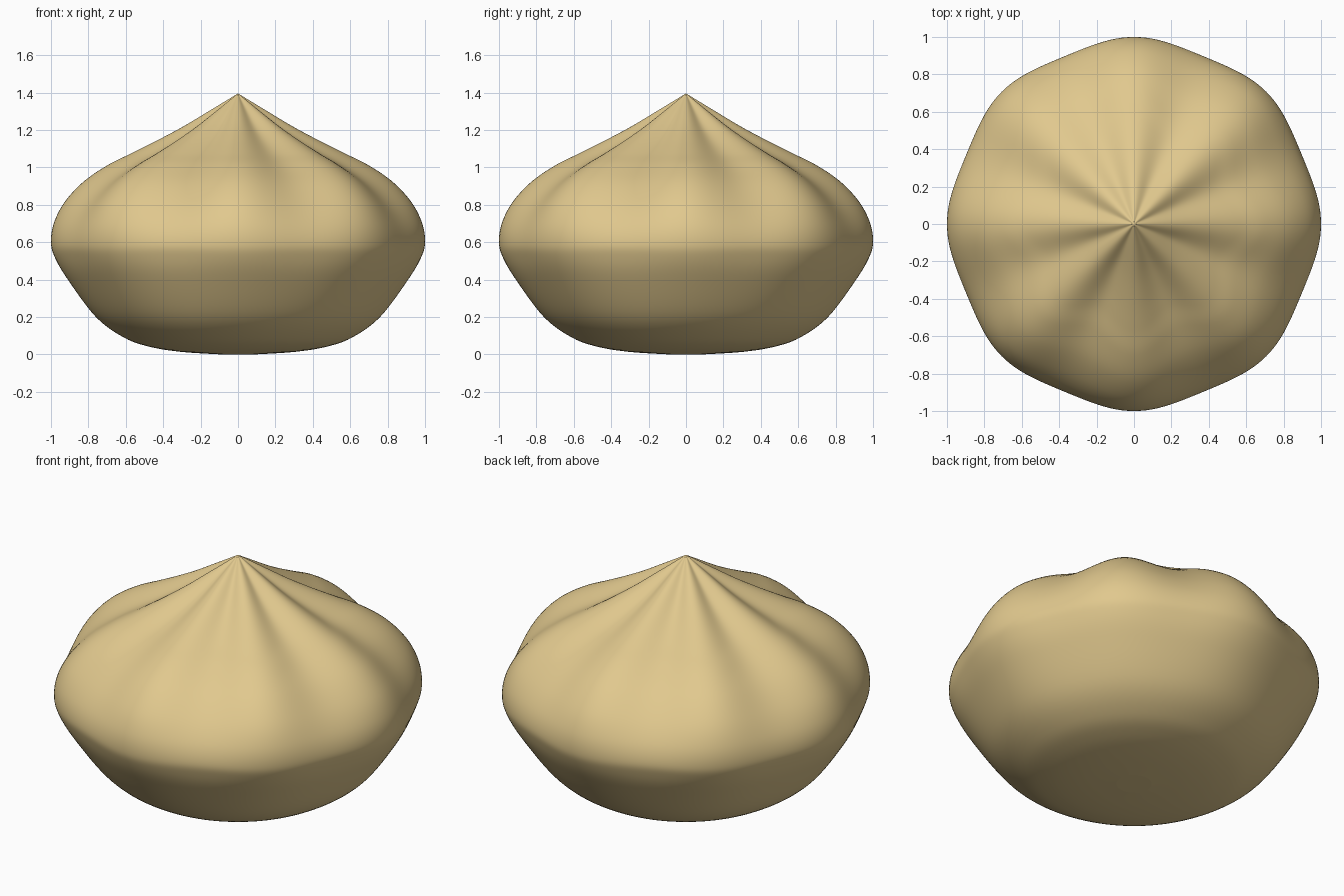
import bpy, math

if "Cube" in bpy.data.objects:
    bpy.data.objects.remove(bpy.data.objects["Cube"])

# Profile along a ridge: (radius, height, groove depth as fraction of radius)
PROFILE = [(0.095, 0, 0), (0.30, .013, 0), (0.47, .04, 0), (0.61, .09, .0),
           (0.76, .2, .005), (0.91, .4, .015), (0.98, .52, .025), (1, .6, .03), (0.985, .7, .045),
           (0.93, .81, .07), (0.83, .92, .10), (0.70, 1.01, .14), (0.57, 1.075, .17),
           (0.43, 1.145, .19), (0.29, 1.22, .20), (0.14, 1.31, .20), (0.0, 1.395, .20)]
FOLDS, SEGS, SUB = 8, 192, 6


def spline(i, t):
    # Catmull-Rom point on the profile
    p = [PROFILE[min(max(k, 0), len(PROFILE) - 1)] for k in range(i - 1, i + 3)]
    return [0.5 * (2 * b + (c - a) * t + (2 * a - 5 * b + 4 * c - d) * t * t
                   + (3 * b - a - 3 * c + d) * t ** 3) for a, b, c, d in zip(*p)]


rings = [spline(i, s / SUB) for i in range(len(PROFILE) - 1) for s in range(SUB)]
verts, faces = [], []
for r, z, depth in rings:
    for k in range(SEGS):
        a = math.tau * k / SEGS
        rr = r * (1 - depth * (0.5 - 0.5 * math.cos(FOLDS * a)))
        verts.append((rr * math.cos(a), rr * math.sin(a), max(z, 0)))
for j in range(len(rings) - 1):
    for k in range(SEGS):
        n = (k + 1) % SEGS
        faces.append((j * SEGS + k, j * SEGS + n, (j + 1) * SEGS + n, (j + 1) * SEGS + k))
# Pointed tip
tip, last = len(verts), (len(rings) - 1) * SEGS
verts.append((0, 0, PROFILE[-1][1]))
faces += [(last + k, last + (k + 1) % SEGS, tip) for k in range(SEGS)]
# Small flat base
faces.append(tuple(range(SEGS)))

mesh = bpy.data.meshes.new("pleated_body")
mesh.from_pydata(verts, [], faces)
body = bpy.data.objects.new("pleated_body", mesh)
bpy.context.collection.objects.link(body)
mat = bpy.data.materials.new("dough")
mat.diffuse_color = (0.75, 0.58, 0.27, 1)
mat.use_nodes = True
mat.node_tree.nodes["Principled BSDF"].inputs["Base Color"].default_value = mat.diffuse_color
mesh.materials.append(mat)
mesh.polygons.foreach_set("use_smooth", [True] * (len(faces) - 1) + [False])
